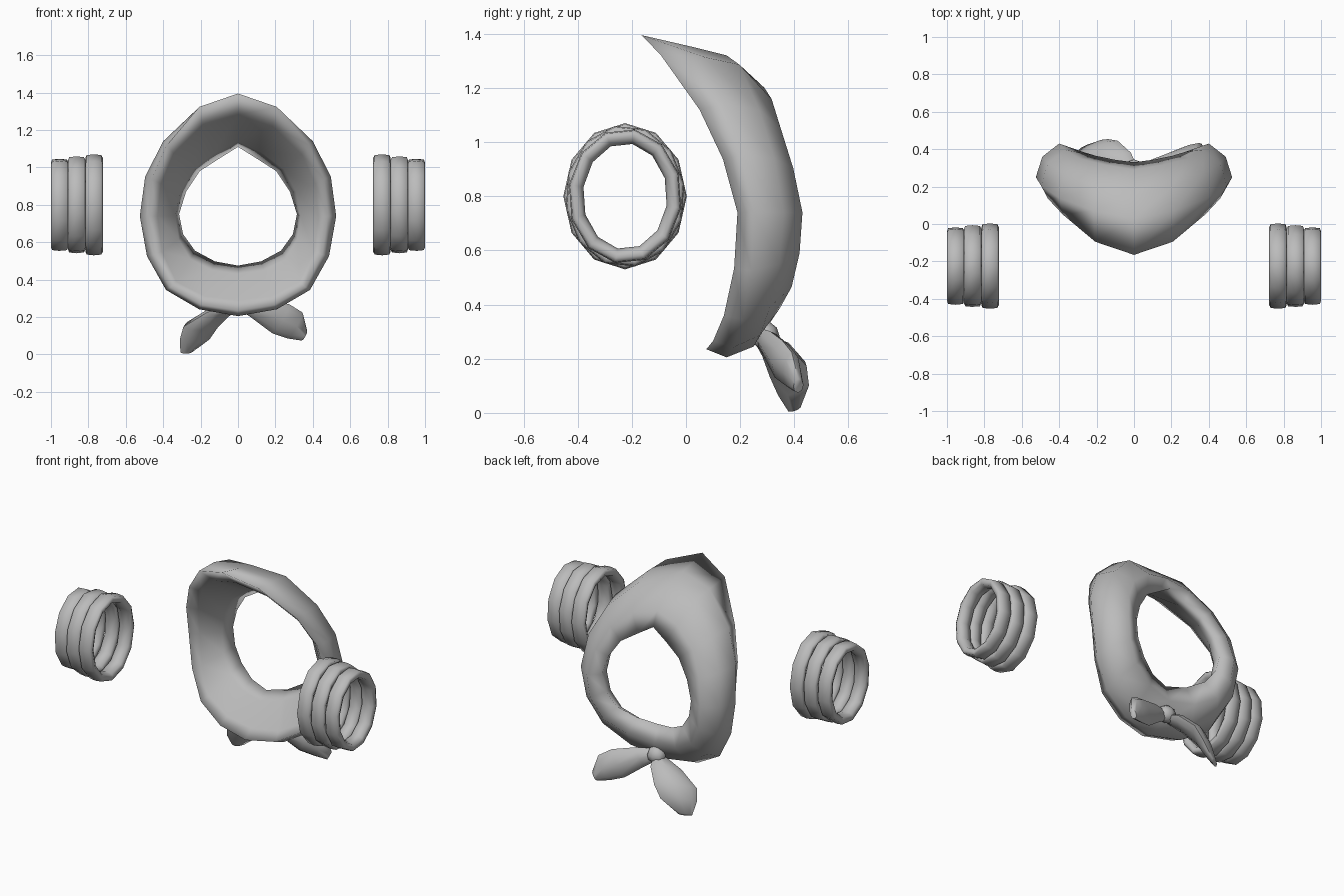
import bpy, bmesh, math
from mathutils import Vector

if "Cube" in bpy.data.objects:
    bpy.data.objects.remove(bpy.data.objects["Cube"])

cloth = bpy.data.materials.new("cloth_grey")
cloth.diffuse_color = (0.5, 0.5, 0.5, 1)
cloth.use_nodes = True
cloth.node_tree.nodes["Principled BSDF"].inputs["Base Color"].default_value = cloth.diffuse_color


def loft(name, rings, closed=False, angle=60):
    """Skin a list of closed cross sections; cap the ends unless the loft is a loop."""
    bm = bmesh.new()
    vs = [[bm.verts.new(p) for p in r] for r in rings]
    n, m = len(vs), len(vs[0])
    for i in range(n if closed else n - 1):
        a, b = vs[i], vs[(i + 1) % n]
        for j in range(m):
            k = (j + 1) % m
            bm.faces.new((a[j], a[k], b[k], b[j]))
    if not closed:
        bm.faces.new(vs[0])
        bm.faces.new(vs[-1])
    bmesh.ops.recalc_face_normals(bm, faces=bm.faces)
    me = bpy.data.meshes.new(name)
    bm.to_mesh(me)
    bm.free()
    ob = bpy.data.objects.new(name, me)
    bpy.context.collection.objects.link(ob)
    me.materials.append(cloth)
    bpy.ops.object.select_all(action='DESELECT')
    ob.select_set(True)
    bpy.context.view_layer.objects.active = ob
    bpy.ops.object.shade_smooth_by_angle(angle=math.radians(angle))
    return ob


# Neck scarf: cross sections from top to bottom of the loop, every 45 degrees
# order: front rim, outer front, outer back, back crest, hole rim, inner back, inner front
keys = [
    [(0, -.165, 1.395), (0, .03, 1.35), (0, .15, 1.32), (0, .29, 1.20),
     (0, .33, 1.11), (0, .235, 1.14), (0, -.03, 1.28)],
    [(.38, .05, 1.12), (.40, .14, 1.14), (.37, .27, 1.12), (.29, .35, 1.05),
     (.205, .365, .98), (.245, .28, .99), (.34, .12, 1.07)],
    [(.48, .19, .74), (.525, .25, .74), (.49, .36, .74), (.40, .43, .74),
     (.315, .40, .75), (.335, .32, .74), (.43, .23, .74)],
    [(.36, .14, .36), (.385, .21, .345), (.37, .31, .39), (.31, .39, .465),
     (.23, .365, .555), (.255, .28, .51), (.33, .18, .39)],
    [(0, .075, .235), (0, .15, .205), (0, .25, .245), (0, .32, .36),
     (0, .285, .475), (0, .22, .43), (0, .13, .29)],
]


def flip(r):
    return [(-x, y, z) for x, y, z in r]


full = keys + [flip(r) for r in keys[3:0:-1]]
rings = []
for i in range(8):
    p0, p1, p2, p3 = (full[(i + d) % 8] for d in (-1, 0, 1, 2))
    rings.append([Vector(p) for p in p1])
    rings.append([(9 * (Vector(b) + Vector(c)) - Vector(a) - Vector(d)) / 16
                  for a, b, c, d in zip(p0, p1, p2, p3)])
# Fuller crown, and a more pointed top to the hole
for r in (rings[1], rings[-1]):
    for j, (dy, dz) in enumerate(((-.015, .025), (0, .03), (0, .03), (.005, .005),
                                  (0, -.02), (0, -.01), (0, .01))):
        r[j] += Vector((0, dy, dz))
    r[4].x *= .92
    r[5].x *= .95
loft("scarf", rings, closed=True, angle=150)


# Scarf tails: flattened leaves along a short path
def tail(name, path, widths, thick, wide):
    pts = [Vector(p) for p in path]
    w = Vector(wide).normalized()
    along = (pts[-1] - pts[0]).normalized()
    t = w.cross(along).normalized()
    secs = []
    for p, h, d in zip(pts, widths, thick):
        secs.append([p + w * h * math.cos(a) + t * d * math.sin(a)
                     for a in (math.tau * k / 8 for k in range(8))])
    loft(name, secs)


tail("left_tail", [(-.01, .28, .27), (-.09, .33, .235), (-.19, .375, .16), (-.225, .395, .09), (-.275, .40, .015)],
     [.035, .09, .125, .105, .04], [.025, .035, .04, .035, .015], (-.8, -.55, -.1))
tail("right_tail", [(.01, .28, .28), (.10, .31, .25), (.23, .355, .19), (.305, .39, .155), (.355, .415, .10)],
     [.035, .06, .09, .08, .03], [.025, .035, .04, .035, .02], (.5, 0, .86))

# Knot between the tails
knot = [[(r * math.cos(a) * 1.2, .295 + r * math.sin(a), z)
         for a in (math.tau * k / 8 for k in range(8))]
        for r, z in ((.02, .235), (.045, .255), (.05, .285), (.04, .315), (.015, .335))]
loft("knot", knot)

# Wrist bands: three rounded rings per side; (x centre, y radius, z radius, turn)
bands = [(.771, .228, .270, 0), (.864, .222, .263, 10), (.955, .210, .250, 20)]
profile = [(-.049, -.020), (-.040, -.004), (0, 0), (.038, -.004), (.045, -.020),
           (.036, -.043), (0, -.054), (-.038, -.043)]
for side, label in ((-1, "left"), (1, "right")):
    for n, (cx, ry, rz, turn) in enumerate(bands):
        secs = []
        for k in range(12):
            a = math.tau * k / 12 + math.radians(turn)
            secs.append([(side * (cx + px), -.225 + (ry + pr) * math.cos(a),
                          .80 + (rz + pr) * math.sin(a)) for px, pr in profile])
        loft(f"{label}_wrist_ring_{n + 1}", secs, closed=True, angle=150)
